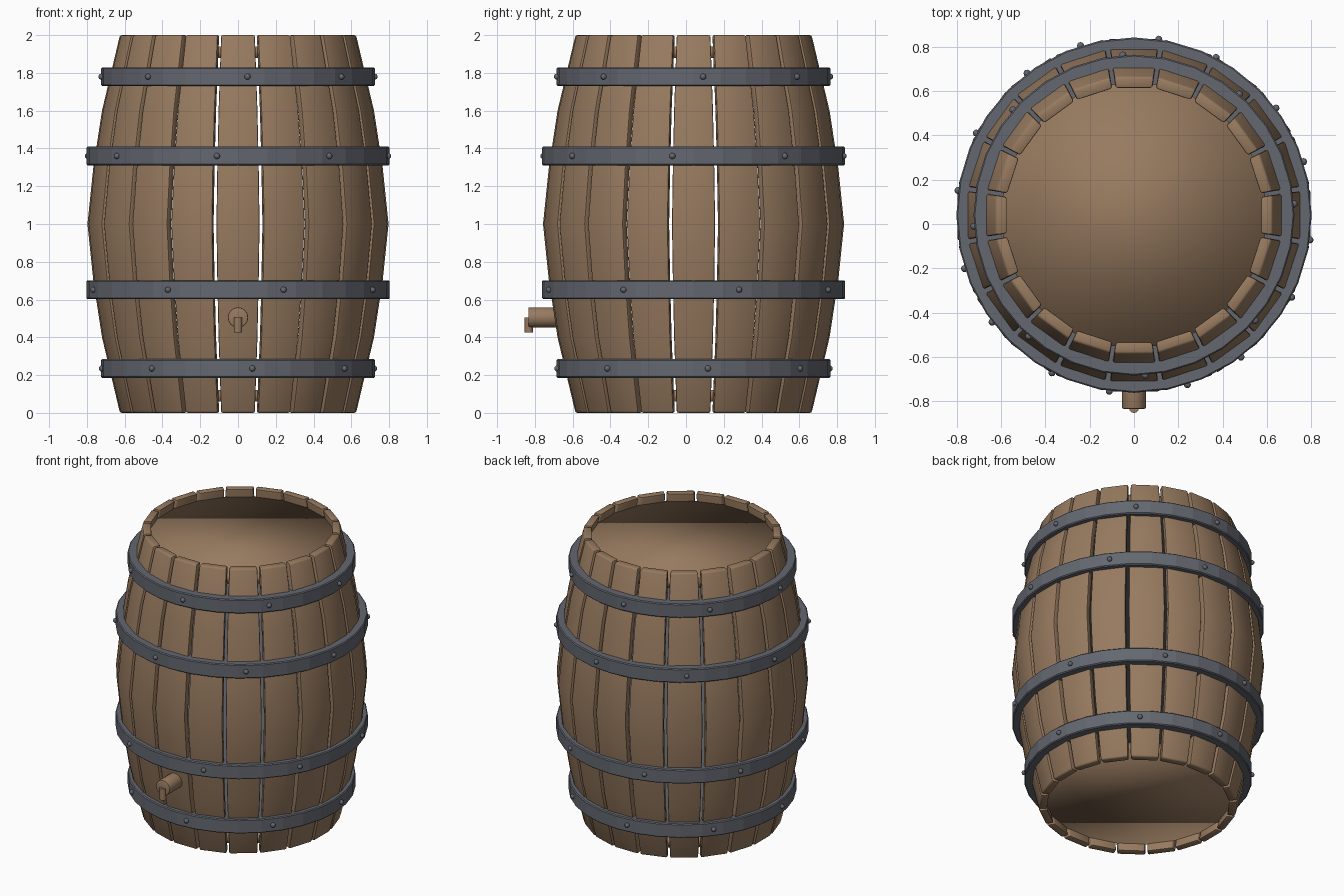
import bpy, bmesh, math
from mathutils import Matrix, Vector

if "Cube" in bpy.data.objects:
    bpy.data.objects.remove(bpy.data.objects["Cube"])

CY = 0.04          # barrel axis offset, leaving room for the tap
STAVES = 20


def material(name, rgb):
    m = bpy.data.materials.new(name)
    m.use_nodes = True
    m.diffuse_color = (*rgb, 1)
    m.node_tree.nodes["Principled BSDF"].inputs["Base Color"].default_value = (*rgb, 1)
    return m


wood = material("brown_wood", (0.31, 0.195, 0.115))
iron = material("grey_iron", (0.125, 0.135, 0.16))


def finish(bm, name, mat, smooth_angle=None):
    bmesh.ops.recalc_face_normals(bm, faces=bm.faces)
    mesh = bpy.data.meshes.new(name)
    bm.to_mesh(mesh)
    bm.free()
    mesh.materials.append(mat)
    ob = bpy.data.objects.new(name, mesh)
    bpy.context.collection.objects.link(ob)
    if smooth_angle:
        bpy.ops.object.select_all(action='DESELECT')
        ob.select_set(True)
        bpy.context.view_layer.objects.active = ob
        bpy.ops.object.shade_smooth_by_angle(angle=math.radians(smooth_angle))
    return ob


def bevel_sharp(bm, width, segments, angle=40):
    edges = [e for e in bm.edges if e.calc_face_angle(0) > math.radians(angle)]
    bmesh.ops.bevel(bm, geom=edges, offset=width, segments=segments,
                    profile=0.5, affect='EDGES')


def cylinder(bm, radius, depth, centre, sides, rot=Matrix()):
    return bmesh.ops.create_cone(
        bm, cap_ends=True, segments=sides, radius1=radius, radius2=radius,
        depth=depth, matrix=Matrix.Translation(centre) @ rot)["verts"]


# Staves: bowed planks with a slim gap between neighbours
PROFILE = [(0, 0.625), (0.4, 0.72), (0.7, 0.766), (1, 0.797),
           (1.3, 0.766), (1.6, 0.72), (2, 0.625)]
THICK = 0.052
bm = bmesh.new()
half = math.tan(math.pi / STAVES) * 0.915
rings = []
for z, r in PROFILE:
    corners = [(r, -1), (r, 1), (r - THICK, 1), (r - THICK, -1)]
    rings.append([bm.verts.new((d, s * d * half, z)) for d, s in corners])
for a, b in zip(rings, rings[1:]):
    for i in range(4):
        j = (i + 1) % 4
        bm.faces.new((a[i], a[j], b[j], b[i]))
bm.faces.new(rings[0])
bm.faces.new(rings[-1])
bmesh.ops.recalc_face_normals(bm, faces=bm.faces)
bevel_sharp(bm, 0.01, 2)
source = bm.verts[:] + bm.edges[:] + bm.faces[:]
for k in range(1, STAVES):
    copy = bmesh.ops.duplicate(bm, geom=source)["geom"]
    bmesh.ops.rotate(bm, verts=[g for g in copy if isinstance(g, bmesh.types.BMVert)],
                     matrix=Matrix.Rotation(math.tau * k / STAVES, 3, 'Z'))
bmesh.ops.translate(bm, verts=bm.verts, vec=(0, CY, 0))
finish(bm, "staves", wood, 40)

# Heads: thin discs set inside both ends, softly shaded over the rim
for name, z in (("bottom_head", 0.09), ("top_head", 1.91)):
    bm = bmesh.new()
    cylinder(bm, 0.6, 0.06, (0, CY, z), 32)
    finish(bm, name, wood, 180)

# Hoops with eight rivets each
HOOPS = [("bottom_hoop", 0.235, 0.725, 6), ("lower_hoop", 0.652, 0.803, 17.5),
         ("upper_hoop", 1.36, 0.803, 37), ("top_hoop", 1.78, 0.725, 4)]
for name, z, r, turn in HOOPS:
    bm = bmesh.new()
    cylinder(bm, r, 0.098, (0, CY, z), 32)
    bevel_sharp(bm, 0.006, 1)
    finish(bm, name, iron)
    bm = bmesh.new()
    for k in range(8):
        a = math.radians(turn + 45 * k)
        spot = Vector((r * math.cos(a), r * math.sin(a) + CY, z))
        bmesh.ops.create_uvsphere(bm, u_segments=12, v_segments=8, radius=0.016,
                                  matrix=Matrix.Translation(spot))
    finish(bm, name + "_rivets", iron, 60)

# Tap: stub pointing forward with a small spout hanging from its end
bm = bmesh.new()
cylinder(bm, 0.054, 0.2, (0, -0.735, 0.505), 16, Matrix.Rotation(math.pi / 2, 4, 'X'))
bevel_sharp(bm, 0.006, 2)
finish(bm, "tap_stub", wood, 40)
bm = bmesh.new()
cylinder(bm, 0.022, 0.08, (0, -0.832, 0.465), 12)
finish(bm, "tap_spout", wood, 40)
